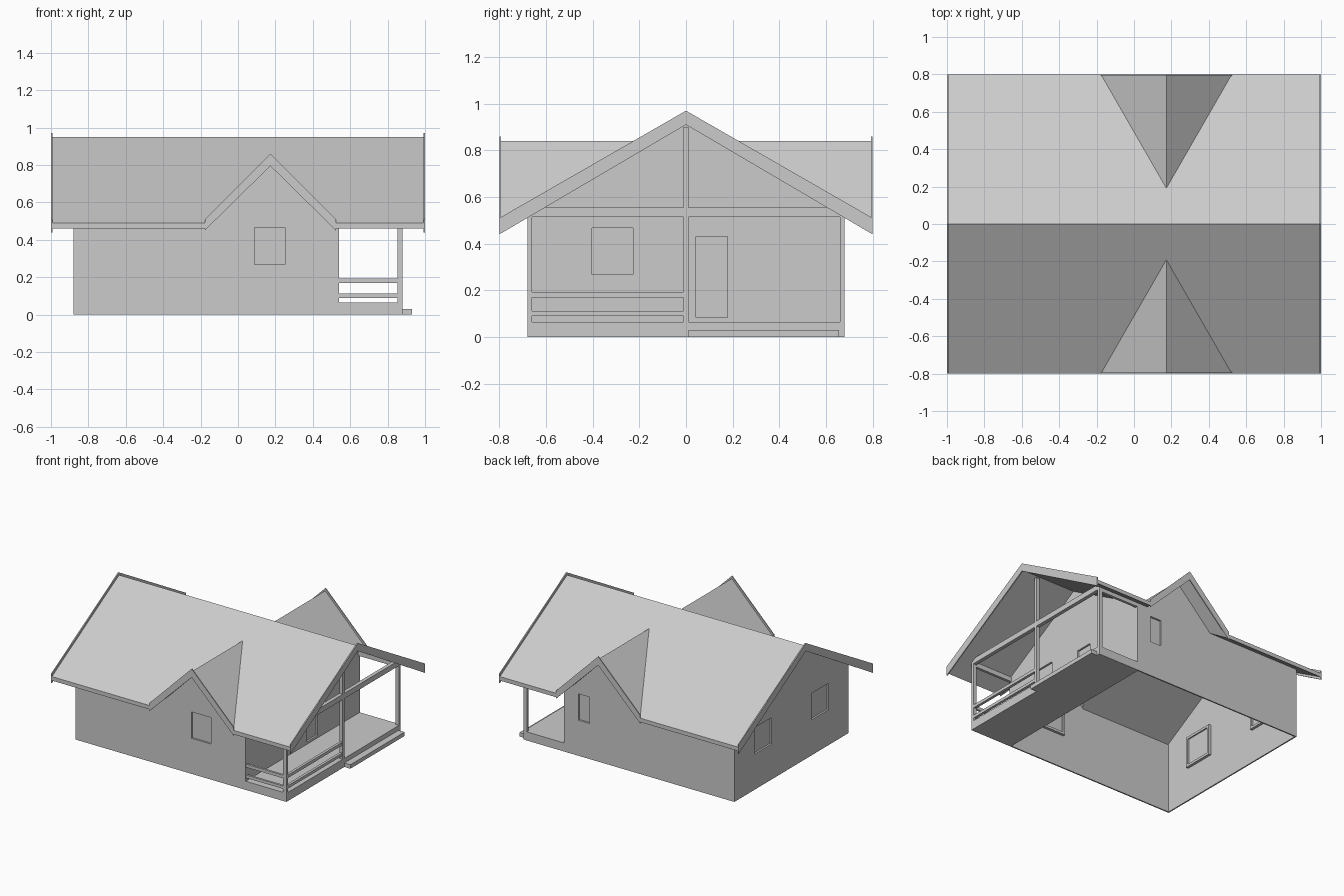
import bpy, bmesh
from mathutils import Vector

if "Cube" in bpy.data.objects:
    bpy.data.objects.remove(bpy.data.objects["Cube"])

CX, HALF = 0.173, 0.35              # dormer centre line and half width
RIDGE, SLOPE, EAVE = 0.95, 0.575, 0.8
D_RIDGE = 0.84                      # dormer ridge height (45 degree slopes)
T = 0.03                            # vertical roof thickness
WX0, WX1, WY = -0.88, 0.54, 0.68    # house walls


def finish(name, bm):
    bmesh.ops.recalc_face_normals(bm, faces=bm.faces)
    me = bpy.data.meshes.new(name)
    bm.to_mesh(me)
    bm.free()
    ob = bpy.data.objects.new(name, me)
    bpy.context.collection.objects.link(ob)
    return ob


def prism(name, pts, offset):
    """Polygon of 3D points extruded along an offset."""
    bm = bmesh.new()
    face = bm.faces.new([bm.verts.new(p) for p in pts])
    ext = bmesh.ops.extrude_face_region(bm, geom=[face], use_keep_orig=True)
    verts = [g for g in ext["geom"] if isinstance(g, bmesh.types.BMVert)]
    bmesh.ops.translate(bm, verts=verts, vec=Vector(offset))
    return finish(name, bm)


def boxes(name, spans):
    """One object from (x0, x1, y0, y1, z0, z1) blocks."""
    bm = bmesh.new()
    for x0, x1, y0, y1, z0, z1 in spans:
        vs = bmesh.ops.create_cube(bm, size=1)["verts"]
        for v in vs:
            v.co = (x0 if v.co.x < 0 else x1, y0 if v.co.y < 0 else y1,
                    z0 if v.co.z < 0 else z1)
    return finish(name, bm)


def opening(name, wall, axis, plane, out, u0, u1, z0, z1):
    """Cut a wall and fit a frame and a recessed pane."""
    def span(d0, d1, a, b, c, d):
        lo, hi = sorted((plane - out * d0, plane - out * d1))
        return (lo, hi, a, b, c, d) if axis == "x" else (a, b, lo, hi, c, d)
    cutter = boxes(name + "_cutter", [span(-0.05, 0.05, u0, u1, z0, z1)])
    cutter.hide_render = True
    cutter.hide_viewport = True
    mod = wall.modifiers.new(name, "BOOLEAN")
    mod.object, mod.operation, mod.solver = cutter, "DIFFERENCE", "EXACT"
    w = 0.018
    boxes(name + "_frame", [
        span(0, 0.03, u0, u0 + w, z0, z1), span(0, 0.03, u1 - w, u1, z0, z1),
        span(0, 0.03, u0 + w, u1 - w, z0, z0 + w),
        span(0, 0.03, u0 + w, u1 - w, z1 - w, z1)])
    boxes(name + "_pane", [span(0.014, 0.02, u0 + w, u1 - w, z0 + w, z1 - w)])


# Roof, dormers and eave walls, mirrored front / back
wall_top = RIDGE - T - SLOPE * WY
gw = D_RIDGE - T - wall_top
valley = (RIDGE - D_RIDGE) / SLOPE
long_wall = {}
for side, s in (("front", -1), ("back", 1)):
    plan = [(-1, 0), (1, 0), (1, EAVE), (CX + HALF, EAVE), (CX, valley),
            (CX - HALF, EAVE), (-1, EAVE)]
    prism(side + "_roof_slope",
          [(x, s * y, RIDGE - SLOPE * y) for x, y in plan], (0, 0, -T))
    for hand, h in (("left", -1), ("right", 1)):
        prism(f"{side}_dormer_{hand}_slope",
              [(CX, s * valley, D_RIDGE), (CX, s * EAVE, D_RIDGE),
               (CX + h * HALF, s * EAVE, D_RIDGE - HALF)], (0, 0, -T))
    # dormer barge board
    prism(side + "_dormer_barge_board",
          [(CX - HALF, s * 0.8, 0.51), (CX, s * 0.8, 0.86),
           (CX + HALF, s * 0.8, 0.51), (CX + HALF, s * 0.8, 0.45),
           (CX, s * 0.8, 0.795), (CX - HALF, s * 0.8, 0.45)],
          (0, -s * 0.008, 0))
    # long wall rising into the dormer gable
    prof = [(WX0, 0), (WX1, 0), (WX1, wall_top), (CX + gw, wall_top),
            (CX, wall_top + gw), (CX - gw, wall_top), (WX0, wall_top)]
    long_wall[side] = prism(side + "_wall", [(x, s * WY, z) for x, z in prof],
                            (0, -s * 0.01, 0))

# Gable end walls and main barge boards
end_wall = {}
for side, s, x in (("left", -1, WX0), ("right", 1, WX1)):
    prof = [(-WY, 0), (WY, 0), (WY, wall_top), (0, RIDGE - T), (-WY, wall_top)]
    end_wall[side] = prism(side + "_gable_wall", [(x, y, z) for y, z in prof],
                           (-s * 0.01, 0, 0))
    board = [(-0.8, 0.51), (0, 0.97), (0.8, 0.51), (0.8, 0.44), (0, 0.91),
             (-0.8, 0.44)]
    prism(side + "_barge_board", [(s, y, z) for y, z in board],
          (-s * 0.008, 0, 0))

# Windows and door
opening("front_window", long_wall["front"], "y", -WY, -1, 0.07, 0.27, 0.25, 0.485)
opening("back_window", long_wall["back"], "y", WY, 1, 0.31, 0.44, 0.25, 0.485)
opening("left_window_a", end_wall["left"], "x", WX0, -1, 0.22, 0.46, 0.25, 0.485)
opening("left_window_b", end_wall["left"], "x", WX0, -1, -0.46, -0.22, 0.25, 0.485)
opening("porch_window", end_wall["right"], "x", WX1, 1, -0.42, -0.21, 0.25, 0.485)
opening("porch_door", end_wall["right"], "x", WX1, 1, 0.025, 0.195, 0.065, 0.45)

# Porch deck and step
boxes("porch_deck", [(WX1, 0.88, -WY, WY, 0, 0.065)])
boxes("porch_step", [(0.88, 0.93, 0.01, 0.655, 0, 0.03)])

# Porch posts, tie beams and railings
PX0, PX1 = 0.852, 0.88
boxes("porch_posts", [(PX0, PX1, -0.68, -0.66, 0.065, 0.54),
                      (PX0, PX1, 0.66, 0.68, 0.065, 0.54),
                      (PX0, PX1, -0.01, 0.01, 0.065, 0.9)])
boxes("porch_tie_beam", [(PX0, PX1, -0.66, 0.66, 0.515, 0.555)])
boxes("porch_side_beams", [(WX1, PX0, s * 0.67 - 0.01, s * 0.67 + 0.01, 0.5, 0.535)
                           for s in (-1, 1)])
rails = []
for z0, z1 in ((0.09, 0.112), (0.17, 0.193)):
    rails.append((PX0 + 0.004, PX1 - 0.004, -0.66, -0.01, z0, z1))
    rails.append((WX1, PX0, -0.678, -0.662, z0, z1))
boxes("porch_railings", rails)
